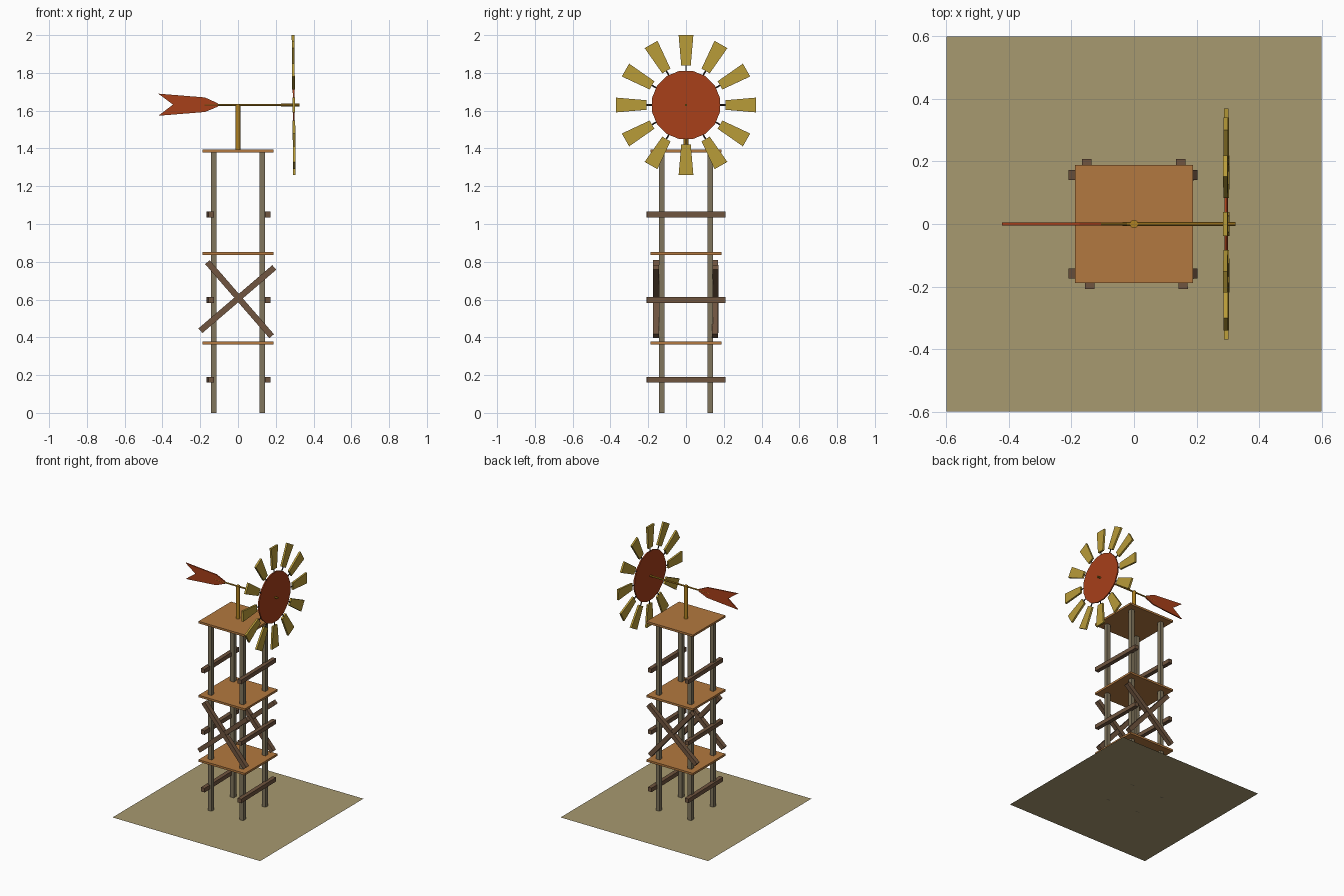
import bpy, math
from mathutils import Vector, Matrix

if "Cube" in bpy.data.objects:
    bpy.data.objects.remove(bpy.data.objects["Cube"])


def mat(name, c):
    m = bpy.data.materials.new(name)
    m.diffuse_color = (*c, 1)
    m.use_nodes = True
    m.node_tree.nodes["Principled BSDF"].inputs["Base Color"].default_value = m.diffuse_color
    return m


GROUND = mat("dry_earth", (0.39, 0.32, 0.16))
POST = mat("grey_wood", (0.22, 0.18, 0.11))
DARK = mat("dark_wood", (0.16, 0.09, 0.05))
PLANK = mat("plank_wood", (0.45, 0.19, 0.05))
BRASS = mat("brass", (0.43, 0.22, 0.015))
RED = mat("red_paint", (0.39, 0.05, 0.01))
YELLOW = mat("yellow_paint", (0.48, 0.33, 0.04))
BLACK = mat("spoke_metal", (0.03, 0.025, 0.02))


def finish(name, m):
    o = bpy.context.object
    o.name = name
    o.data.materials.append(m)
    return o


def box(name, loc, size, m):
    bpy.ops.mesh.primitive_cube_add(size=1, location=loc)
    o = finish(name, m)
    o.data.transform(Matrix.Diagonal((*size, 1)))
    return o


def aim(o, a, b):
    o.location = (a + b) / 2
    o.rotation_euler = (b - a).to_track_quat('Z', 'Y').to_euler()


def beam(name, a, b, w, m):
    a, b = Vector(a), Vector(b)
    aim(box(name, (0, 0, 0), (w, w, (b - a).length), m), a, b)


def rod(name, a, b, r1, r2, m, sides=12):
    a, b = Vector(a), Vector(b)
    bpy.ops.mesh.primitive_cone_add(vertices=sides, radius1=r1, radius2=r2, depth=(b - a).length)
    o = finish(name, m)
    aim(o, a, b)
    return o


def plate(name, pts, thick, m, axis):
    """Extrude a 2D outline centred along axis 'x' (pts = y,z) or 'y' (pts = x,z)."""
    n = len(pts)
    place = (lambda p, d: (d, *p)) if axis == 'x' else (lambda p, d: (p[0], d, p[1]))
    verts = [place(p, d) for d in (-thick / 2, thick / 2) for p in pts]
    faces = [tuple(range(n))[::-1], tuple(range(n, 2 * n))]
    faces += [(i, (i + 1) % n, (i + 1) % n + n, i + n) for i in range(n)]
    if axis == 'y':
        faces = [f[::-1] for f in faces]
    me = bpy.data.meshes.new(name)
    me.from_pydata(verts, [], faces)
    me.materials.append(m)
    o = bpy.data.objects.new(name, me)
    bpy.context.collection.objects.link(o)
    return o


# ground
bpy.ops.mesh.primitive_plane_add(size=1.2)
finish("ground_plate", GROUND)

# tower legs
for sx in (-1, 1):
    for sy in (-1, 1):
        box("tower_leg", (sx * 0.129, sy * 0.129, 0.69), (0.029, 0.029, 1.38), POST)

# platforms
for z in (0.37, 0.844, 1.387):
    box("platform", (0, 0, z), (0.378, 0.378, 0.015), PLANK)

# side rails, slightly askew
for z in (0.175, 0.598, 1.05):
    beam("left_rail", (-0.141, -0.208, z), (-0.151, 0.208, z), 0.03, DARK)
    beam("right_rail", (0.157, -0.208, z), (0.149, 0.208, z), 0.03, DARK)

# crossed braces on front and back
for side, y in (("front", -0.159), ("back", 0.155)):
    beam(side + "_brace_falling", (-0.162, y - 0.001, 0.798), (0.178, y - 0.001, 0.406), 0.032, DARK)
    beam(side + "_brace_rising", (-0.199, y + 0.001, 0.435), (0.192, y + 0.001, 0.77), 0.032, DARK)

# mast and shaft
HUB_Z = 1.63
rod("mast", (0, 0, 1.385), (0, 0, 1.636), 0.013, 0.013, BRASS)
rod("shaft", (-0.19, 0, HUB_Z), (0.325, 0, HUB_Z), 0.005, 0.007, BRASS, 8)

# tail vane
plate("tail_vane", [(-0.422, 1.69), (-0.344, 1.632), (-0.422, 1.573), (-0.175, 1.593),
                    (-0.105, 1.622), (-0.105, 1.638), (-0.175, 1.67)], 0.009, RED, 'y')

# wheel: disc, spokes and blades, leaning back a touch
tilt = Matrix.Translation((0.295, 0, HUB_Z)) @ Matrix.Rotation(-0.01, 4, 'Y')
ring = [math.tau * (i + 0.5) / 16 for i in range(16)]
disc = plate("wheel_disc", [(0.184 * math.cos(a), 0.184 * math.sin(a)) for a in ring], 0.009, RED, 'x')
disc.matrix_world = tilt
for i in range(12):
    turn = tilt @ Matrix.Rotation(math.tau * i / 12, 4, 'X')
    blade = plate("wheel_blade", [(-0.025, 0.208), (0.025, 0.208), (0.039, 0.37), (-0.039, 0.37)],
                  0.014, YELLOW, 'x')
    blade.matrix_world = turn
    rod("wheel_spoke", turn @ Vector((0, 0, 0.17)), turn @ Vector((0, 0, 0.22)), 0.004, 0.004, BLACK, 6)
